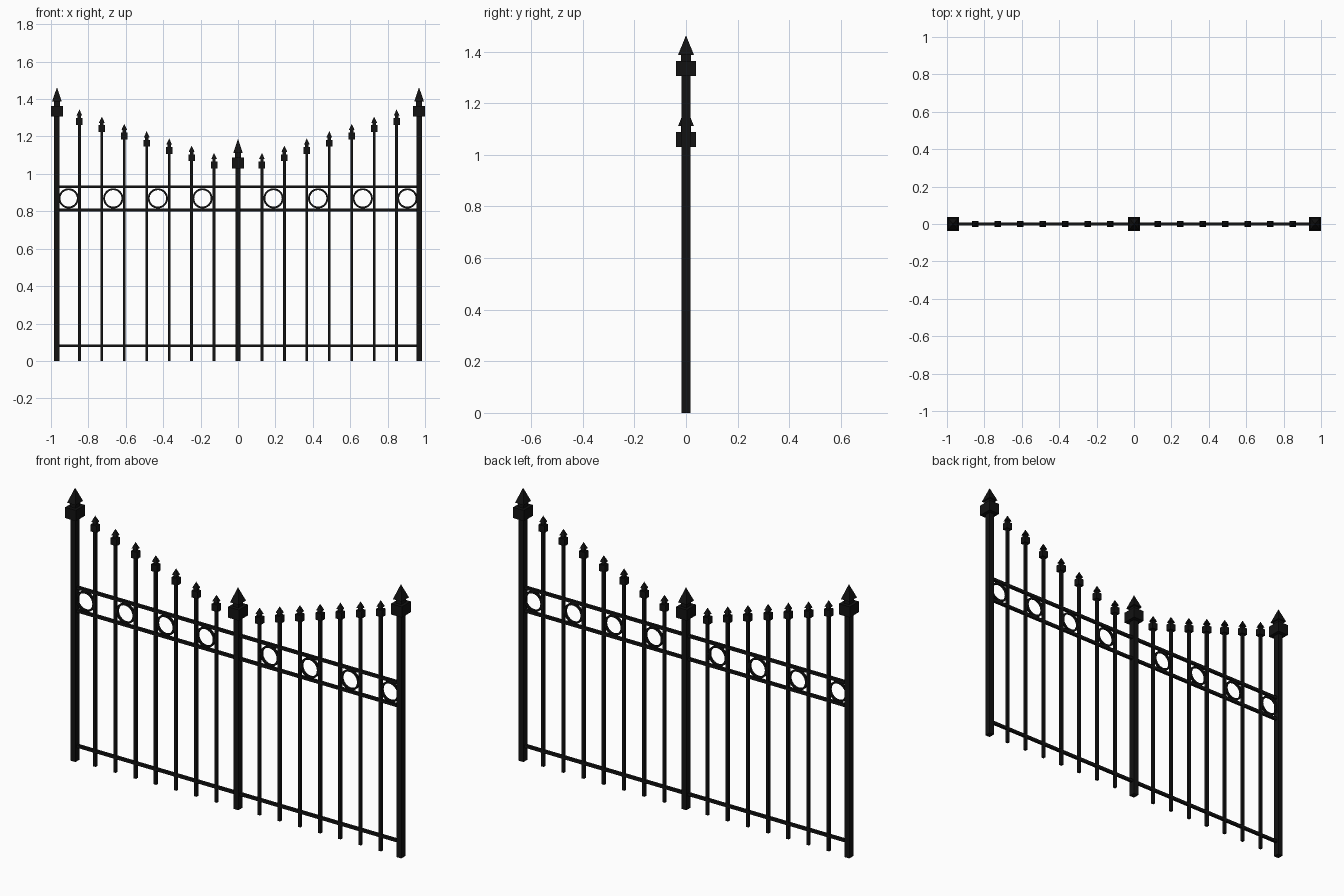
import bpy, bmesh, math

if "Cube" in bpy.data.objects:
    bpy.data.objects.remove(bpy.data.objects["Cube"])

black = bpy.data.materials.new("black_iron")
black.diffuse_color = (0.006, 0.006, 0.006, 1)
black.use_nodes = True
black.node_tree.nodes["Principled BSDF"].inputs["Base Color"].default_value = black.diffuse_color


def finish(name, bm):
    bmesh.ops.recalc_face_normals(bm, faces=bm.faces)
    me = bpy.data.meshes.new(name)
    bm.to_mesh(me)
    bm.free()
    me.materials.append(black)
    ob = bpy.data.objects.new(name, me)
    bpy.context.collection.objects.link(ob)
    return ob


def add_box(bm, x, wx, wy, z0, z1):
    vs = bmesh.ops.create_cube(bm, size=1)["verts"]
    for v in vs:
        v.co = (x + v.co.x * wx, v.co.y * wy, (z0 + z1) / 2 + v.co.z * (z1 - z0))


def add_pyramid(bm, x, wx, wy, z0, z1):
    base = [bm.verts.new((x + sx * wx / 2, sy * wy / 2, z0))
            for sx, sy in ((-1, -1), (1, -1), (1, 1), (-1, 1))]
    tip = bm.verts.new((x, 0, z1))
    bm.faces.new(base[::-1])
    for i in range(4):
        bm.faces.new((base[i], base[(i + 1) % 4], tip))


def upright(name, x, top, shaft, cap, neck, spike, drops):
    """Shaft with block cap, neck and pyramid spike; drops are measured below the tip."""
    d_spike, d_cap_top, d_cap_bottom = drops
    bm = bmesh.new()
    add_box(bm, x, *shaft, 0, top - d_cap_bottom)
    add_box(bm, x, *cap, top - d_cap_bottom, top - d_cap_top)
    add_box(bm, x, *neck, top - d_cap_top, top - d_spike)
    add_pyramid(bm, x, *spike, top - d_spike, top)
    finish(name, bm)


# Main posts
for name, x, top in (("left_post", -0.968, 1.463), ("centre_post", 0, 1.187),
                     ("right_post", 0.968, 1.463)):
    upright(name, x, top, (0.029, 0.035), (0.064, 0.077), (0.033, 0.04),
            (0.052, 0.062), (0.076, 0.099, 0.157))

# Pickets rising away from the centre
for side in (-1, 1):
    for i in range(7):
        upright("picket", side * (0.128 + 0.12 * i), 1.112 + 0.0388 * i,
                (0.015, 0.015), (0.035, 0.031), (0.018, 0.017),
                (0.031, 0.026), (0.033, 0.046, 0.083))

# Horizontal rails
for name, z in (("bottom_rail", 0.081), ("middle_rail", 0.807), ("top_rail", 0.931)):
    bm = bmesh.new()
    add_box(bm, 0, 1.936, 0.015, z - 0.0075, z + 0.0075)
    finish(name, bm)

# Decorative rings between the upper rails
N = 32
for side in (-1, 1):
    for i in range(4):
        cx, cz = side * (0.19 + 0.2385 * i), 0.869
        bm = bmesh.new()
        loops = []
        for k in range(N):
            a = 2 * math.pi * k / N
            loops.append([bm.verts.new((cx + r * math.cos(a), y, cz + r * math.sin(a)))
                          for r, y in ((0.054, -0.006), (0.054, 0.006),
                                       (0.044, 0.006), (0.044, -0.006))])
        for k in range(N):
            p, q = loops[k], loops[(k + 1) % N]
            for j in range(4):
                m = (j + 1) % 4
                bm.faces.new((p[j], p[m], q[m], q[j]))
        ring = finish("ring", bm)
        bpy.ops.object.select_all(action="DESELECT")
        ring.select_set(True)
        bpy.context.view_layer.objects.active = ring
        bpy.ops.object.shade_smooth_by_angle(angle=math.radians(30))
